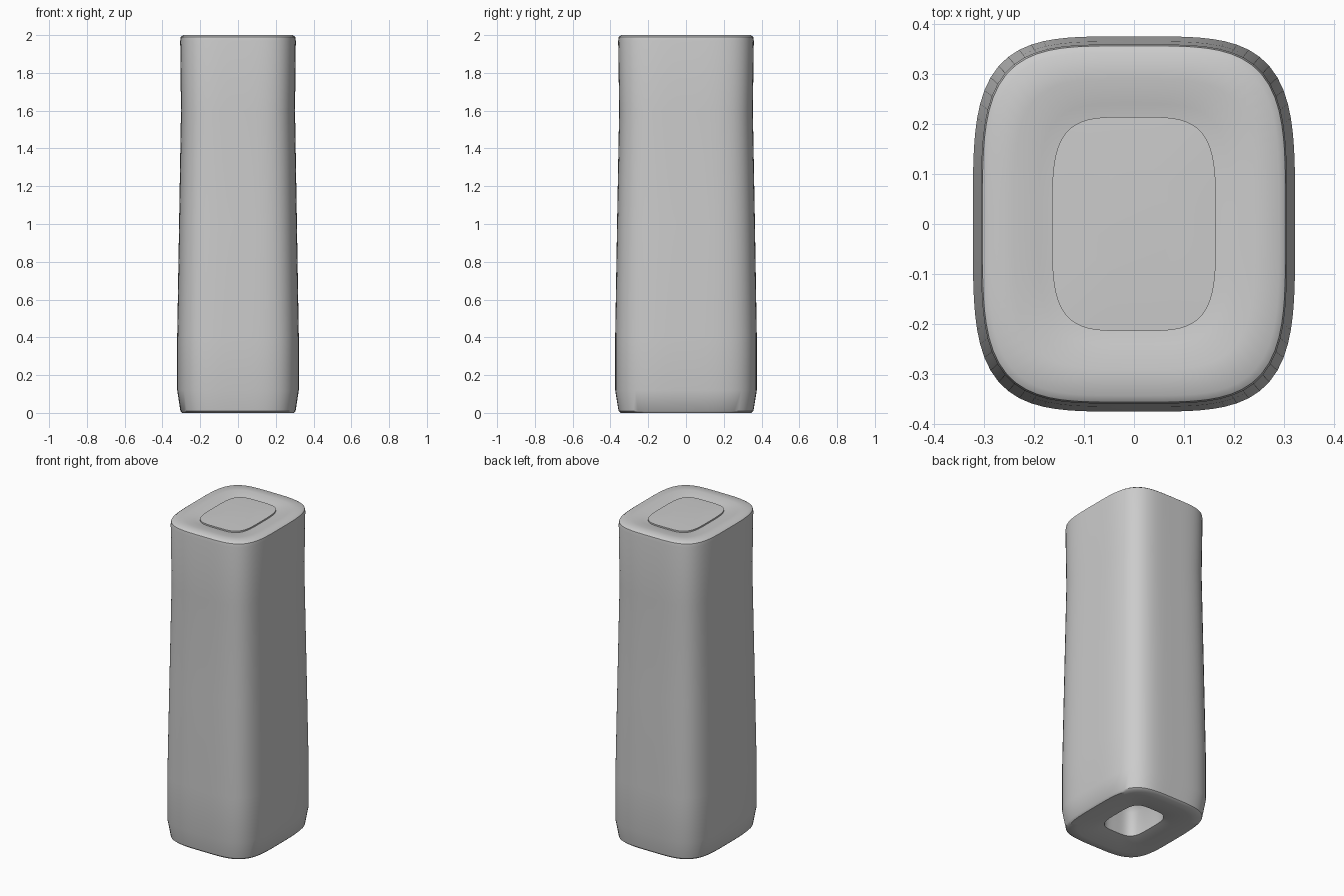
import bpy, bmesh, math

if "Cube" in bpy.data.objects:
    bpy.data.objects.remove(bpy.data.objects["Cube"])

SEG = 96


def ring(bm, a, b, z, n=4.0):
    """Rounded-rectangle loop with half sizes a, b at height z."""
    vs = []
    for i in range(SEG):
        t = 2 * math.pi * i / SEG
        c, s = math.cos(t), math.sin(t)
        # radius of the superellipse along an evenly spread direction
        r = (abs(c) ** n + abs(s) ** n) ** (-1 / n)
        vs.append(bm.verts.new((a * c * r, b * s * r, z)))
    return vs


def loft(name, sections, angle=40):
    bm = bmesh.new()
    loops = [ring(bm, *s) for s in sections]
    for lo, hi in zip(loops, loops[1:]):
        for i in range(SEG):
            j = (i + 1) % SEG
            bm.faces.new((lo[i], lo[j], hi[j], hi[i]))
    bm.faces.new(loops[0][::-1])
    bm.faces.new(loops[-1])
    bmesh.ops.recalc_face_normals(bm, faces=bm.faces)
    me = bpy.data.meshes.new(name)
    bm.to_mesh(me)
    bm.free()
    ob = bpy.data.objects.new(name, me)
    bpy.context.collection.objects.link(ob)
    bpy.context.view_layer.objects.active = ob
    ob.select_set(True)
    bpy.ops.object.shade_smooth_by_angle(angle=math.radians(angle))
    ob.select_set(False)
    return ob


# Tapered body: recess underneath, outer wall, softly dished top rim
loft("body", [
    (0.10, 0.14, 0.20),
    (0.12, 0.16, 0.17),
    (0.125, 0.165, 0.02),
    (0.165, 0.215, 0.008),
    (0.25, 0.30, 0.0),
    (0.295, 0.345, 0.0),
    (0.305, 0.357, 0.01),
    (0.322, 0.375, 0.12),
    (0.322, 0.375, 0.40),
    (0.312, 0.365, 1.00),
    (0.302, 0.354, 1.60),
    (0.306, 0.359, 1.97),
    (0.303, 0.356, 1.99),
    (0.29, 0.343, 2.0),
    (0.24, 0.29, 1.998),
    (0.19, 0.24, 1.992),
    (0.165, 0.215, 1.985),
])

# Flush plate set into the top
loft("top_plate", [
    (0.164, 0.214, 1.96),
    (0.164, 0.214, 1.994),
    (0.08, 0.11, 1.998),
])
